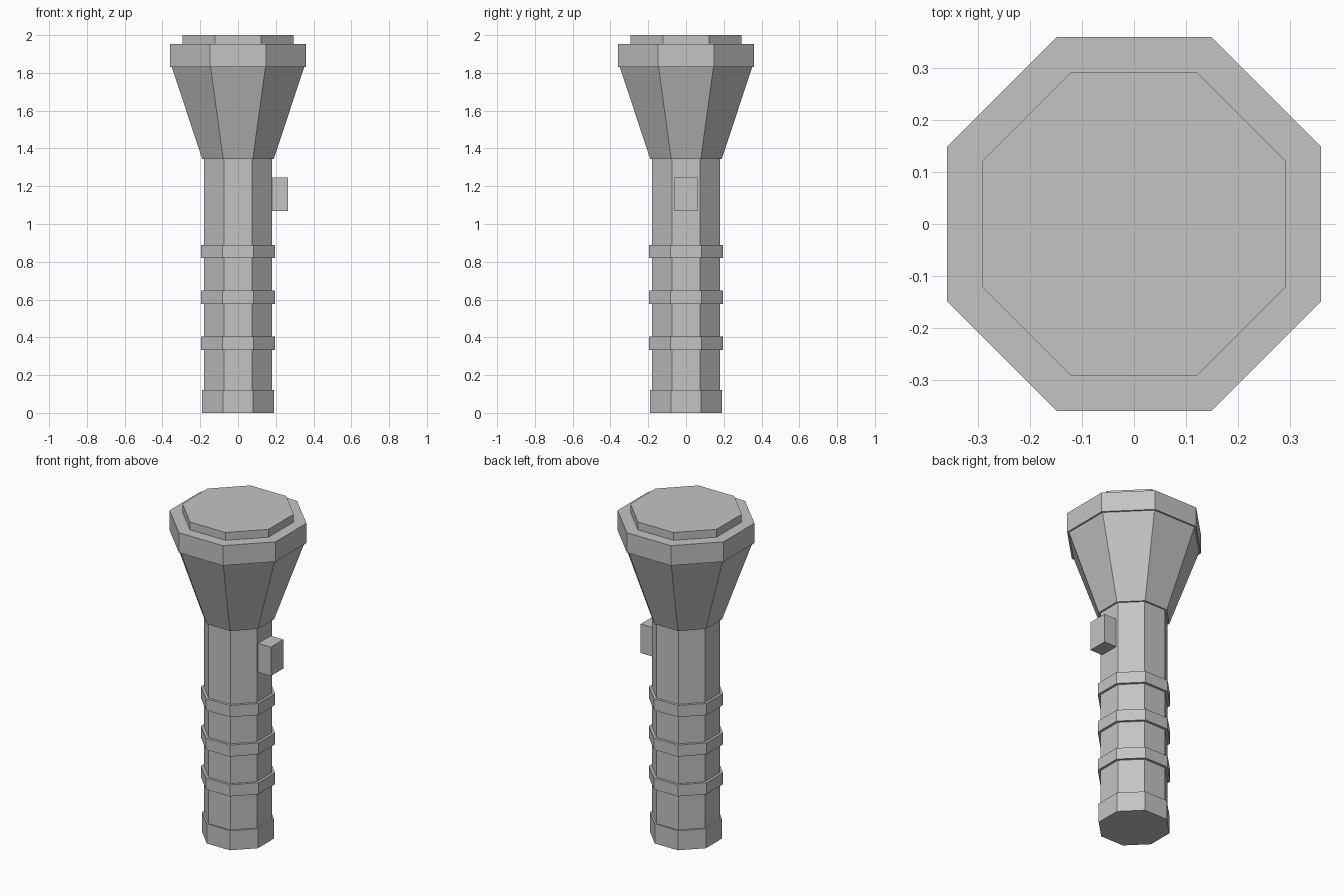
import bpy
import math

cube = bpy.data.objects.get("Cube")
if cube:
    bpy.data.objects.remove(cube, do_unlink=True)

# One flat grey for every part
grey = bpy.data.materials.new("plain_grey")
grey.use_nodes = True
colour = (0.55, 0.55, 0.55, 1)
grey.diffuse_color = colour
grey.node_tree.nodes["Principled BSDF"].inputs["Base Color"].default_value = colour


def finish(name):
    obj = bpy.context.object
    obj.name = name
    obj.data.name = name
    obj.data.materials.clear()
    obj.data.materials.append(grey)
    bpy.ops.object.transform_apply(location=True, rotation=True, scale=True)
    return obj


def octagon(name, z0, z1, low, high=None):
    """Eight-sided section; low and high are centre-to-flat distances."""
    high = high or low
    k = 1 / math.cos(math.pi / 8)
    bpy.ops.mesh.primitive_cone_add(
        vertices=8, radius1=low * k, radius2=high * k, depth=z1 - z0,
        location=(0, 0, (z0 + z1) / 2), rotation=(0, 0, math.pi / 8))
    return finish(name)


# Handle
octagon("end_cap", 0, 0.12, 0.19)
octagon("handle_tube", 0.12, 1.345, 0.18)
for i, z in enumerate((0.333, 0.577, 0.819)):
    octagon(f"grip_ring_{i + 1}", z, z + 0.071, 0.195)

# Flared head
octagon("reflector_cone", 1.345, 1.83, 0.19, 0.35)
octagon("head_rim", 1.83, 1.952, 0.36)
octagon("lens", 1.952, 2.0, 0.293)

# Switch on the left side
bpy.ops.mesh.primitive_cube_add(size=1, location=(0.222, 0, 1.158))
bpy.context.object.scale = (0.086, 0.122, 0.178)
finish("switch_button")
